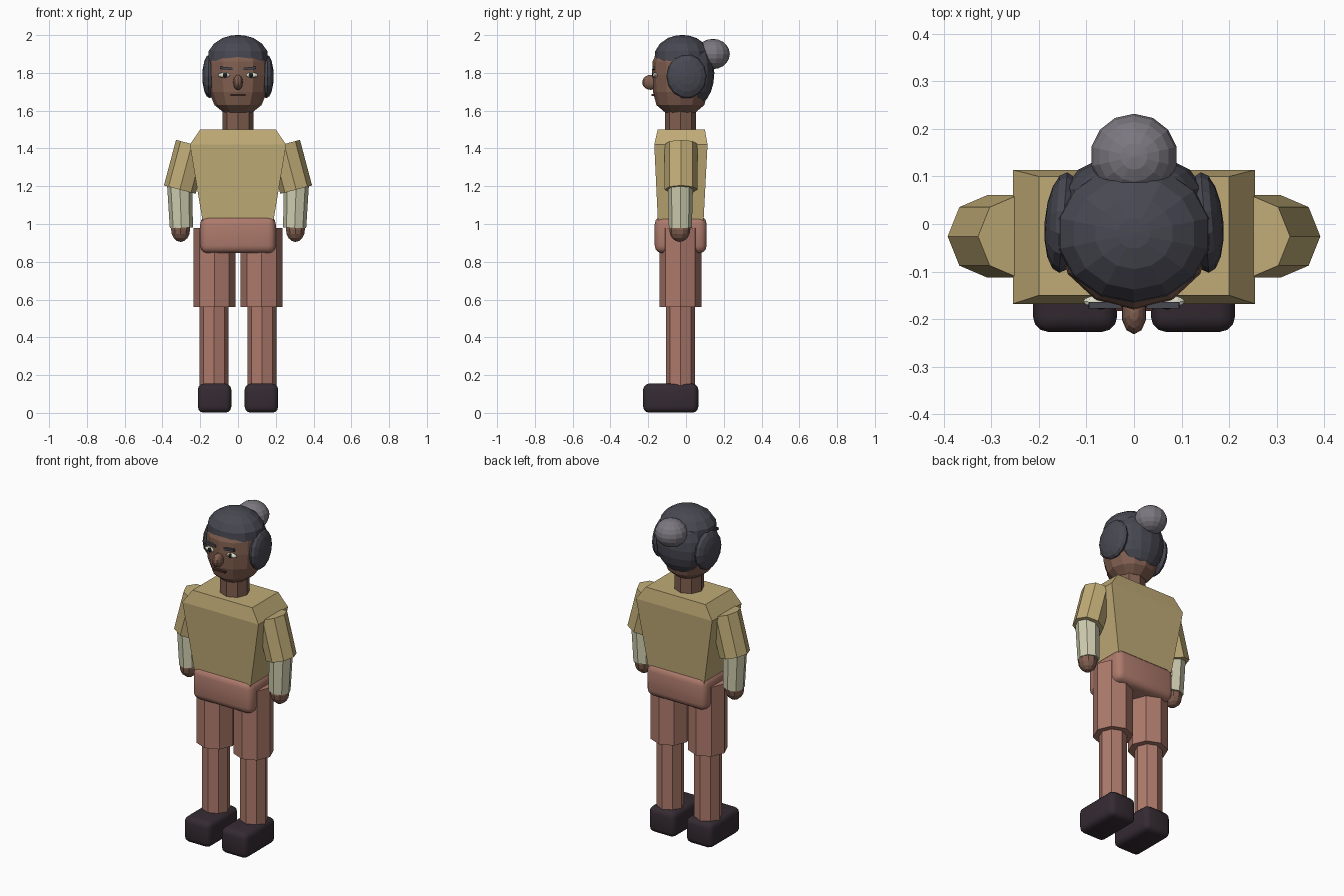
import bpy, bmesh, math
from mathutils import Matrix, Vector

if "Cube" in bpy.data.objects:
    bpy.data.objects.remove(bpy.data.objects["Cube"])


def mat(name, r, g, b):
    m = bpy.data.materials.new(name)
    m.diffuse_color = (r, g, b, 1)
    m.use_nodes = True
    m.node_tree.nodes["Principled BSDF"].inputs["Base Color"].default_value = m.diffuse_color
    return m


SHIRT = mat("tan cloth", 0.53, 0.41, 0.185)
PANTS = mat("dusty rose cloth", 0.42, 0.195, 0.15)
SHOE = mat("dark shoe", 0.035, 0.024, 0.032)
HAIR = mat("dark hair", 0.065, 0.065, 0.085)
GREY = mat("grey hair", 0.20, 0.185, 0.215)
SKIN = mat("brown skin", 0.22, 0.115, 0.08)
CREAM = mat("cream cloth", 0.62, 0.61, 0.43)
WHITE = mat("eye white", 0.75, 0.75, 0.60)
BLACK = mat("pupil black", 0.012, 0.012, 0.015)
LIP = mat("dark lips", 0.07, 0.03, 0.025)


def finish(name, bm, m):
    bmesh.ops.recalc_face_normals(bm, faces=bm.faces)
    me = bpy.data.meshes.new(name)
    bm.to_mesh(me)
    bm.free()
    me.materials.append(m)
    ob = bpy.data.objects.new(name, me)
    bpy.context.collection.objects.link(ob)
    return ob


def tube(name, p0, p1, r0, r1, m, n=8):
    # faceted limb from p0 to p1, leaning in the x-z plane
    a, b = Vector(p0), Vector(p1)
    d = b - a
    bm = bmesh.new()
    bmesh.ops.create_cone(
        bm, cap_ends=True, segments=n, radius1=r0, radius2=r1, depth=d.length,
        matrix=Matrix.Translation((a + b) / 2) @ Matrix.Rotation(math.atan2(d.x, d.z), 4, 'Y'))
    return finish(name, bm, m)


def ball(name, c, r, m, u=12, v=8, rz=0, pole=None):
    bm = bmesh.new()
    mx = Matrix.Translation(c) @ Matrix.Rotation(rz, 4, 'Z') @ Matrix.Diagonal((*r, 1))
    if pole:
        mx = mx @ Matrix.Rotation(math.pi / 2, 4, pole)
    bmesh.ops.create_uvsphere(bm, u_segments=u, v_segments=v, radius=1, matrix=mx)
    return finish(name, bm, m)


def box(name, c, s, m, bevel=0, tilt=0):
    bm = bmesh.new()
    bmesh.ops.create_cube(bm, size=1, matrix=Matrix.Translation(c)
                          @ Matrix.Rotation(tilt, 4, 'Y') @ Matrix.Diagonal((*s, 1)))
    if bevel:
        bmesh.ops.bevel(bm, geom=bm.edges[:], offset=bevel, segments=3,
                        profile=0.5, affect='EDGES')
        for f in bm.faces:
            f.smooth = True
    return finish(name, bm, m)


def loft(name, rings, n, m, phase=0):
    # stacked elliptical rings of (z, rx, ry, centre y)
    bm = bmesh.new()
    loops = []
    for z, rx, ry, cy in rings:
        loops.append([bm.verts.new((rx * math.sin(phase + k * math.tau / n),
                                    cy - ry * math.cos(phase + k * math.tau / n), z))
                      for k in range(n)])
    for lo, hi in zip(loops, loops[1:]):
        for k in range(n):
            bm.faces.new((lo[k], lo[(k + 1) % n], hi[(k + 1) % n], hi[k]))
    bm.faces.new(loops[0][::-1])
    bm.faces.new(loops[-1])
    return finish(name, bm, m)


# torso: tapered shirt with sloping shoulders
q = math.sqrt(2)
loft("shirt", [(1.00, 0.185 * q, 0.12 * q, -0.028), (1.42, 0.255 * q, 0.141 * q, -0.027),
               (1.50, 0.20 * q, 0.125 * q, -0.025)], 4, SHIRT, math.pi / 4)
box("hips", (0, -0.028, 0.943), (0.40, 0.275, 0.195), PANTS, 0.04)
tube("neck", (0, -0.03, 1.46), (0, -0.03, 1.66), 0.082, 0.082, SKIN)

# limbs, both sides
for side, s in (("left", 1), ("right", -1)):
    tube(side + "_thigh", (s * 0.125, -0.03, 0.56), (s * 0.125, -0.03, 0.98), 0.111, 0.111, PANTS)
    tube(side + "_shin", (s * 0.127, -0.029, 0.12), (s * 0.127, -0.029, 0.60), 0.077, 0.077, PANTS)
    box(side + "_shoe", (s * 0.124, -0.081, 0.078), (0.177, 0.292, 0.154), SHOE, 0.032)
    tube(side + "_sleeve", (s * 0.308, -0.026, 1.182), (s * 0.244, -0.026, 1.423),
         0.087, 0.087, SHIRT)
    tube(side + "_forearm", (s * 0.300, -0.03, 0.98), (s * 0.308, -0.03, 1.20),
         0.061, 0.067, CREAM)
    ball(side + "_hand", (s * 0.304, -0.033, 0.972), (0.053, 0.056, 0.067), SKIN, 10, 8)

# head
loft("head", [(1.59, 0.075, 0.08, -0.03), (1.63, 0.125, 0.127, -0.03),
              (1.70, 0.153, 0.145, -0.03), (1.79, 0.161, 0.15, -0.03),
              (1.86, 0.157, 0.147, -0.03), (1.93, 0.125, 0.115, -0.03)], 12, SKIN)

# hair: cap, back mass, side puffs, bun
loft("hair_cap", [(1.862, 0.163, 0.148, -0.02), (1.915, 0.16, 0.143, -0.02),
                  (1.955, 0.13, 0.118, -0.02), (1.985, 0.083, 0.075, -0.02),
                  (1.998, 0.035, 0.032, -0.02), (2.0, 0.004, 0.004, -0.02)], 14, HAIR)
ball("back_hair", (0, 0.055, 1.80), (0.15, 0.095, 0.17), HAIR, 14, 10)
for side, s in (("left", 1), ("right", -1)):
    ball(side + "_side_hair", (s * 0.149, 0.003, 1.782), (0.039, 0.106, 0.118),
         HAIR, 14, 8, s * 0.08, 'Y')
ball("hair_bun", (0, 0.142, 1.90), (0.092, 0.090, 0.080), GREY, 14, 10)

# face
ball("nose", (0, -0.187, 1.75), (0.027, 0.045, 0.040), SKIN, 10, 8)
box("mouth", (0, -0.175, 1.682), (0.078, 0.016, 0.010), LIP)
for side, s in (("left", 1), ("right", -1)):
    ball(side + "_eye", (s * 0.073, -0.163, 1.788), (0.034, 0.013, 0.014), WHITE, 12, 8)
    ball(side + "_pupil", (s * 0.069, -0.172, 1.788), (0.013, 0.008, 0.013), BLACK, 10, 6)
    box(side + "_brow", (s * 0.061, -0.171, 1.824), (0.068, 0.014, 0.013), HAIR, 0, -s * 0.1)
